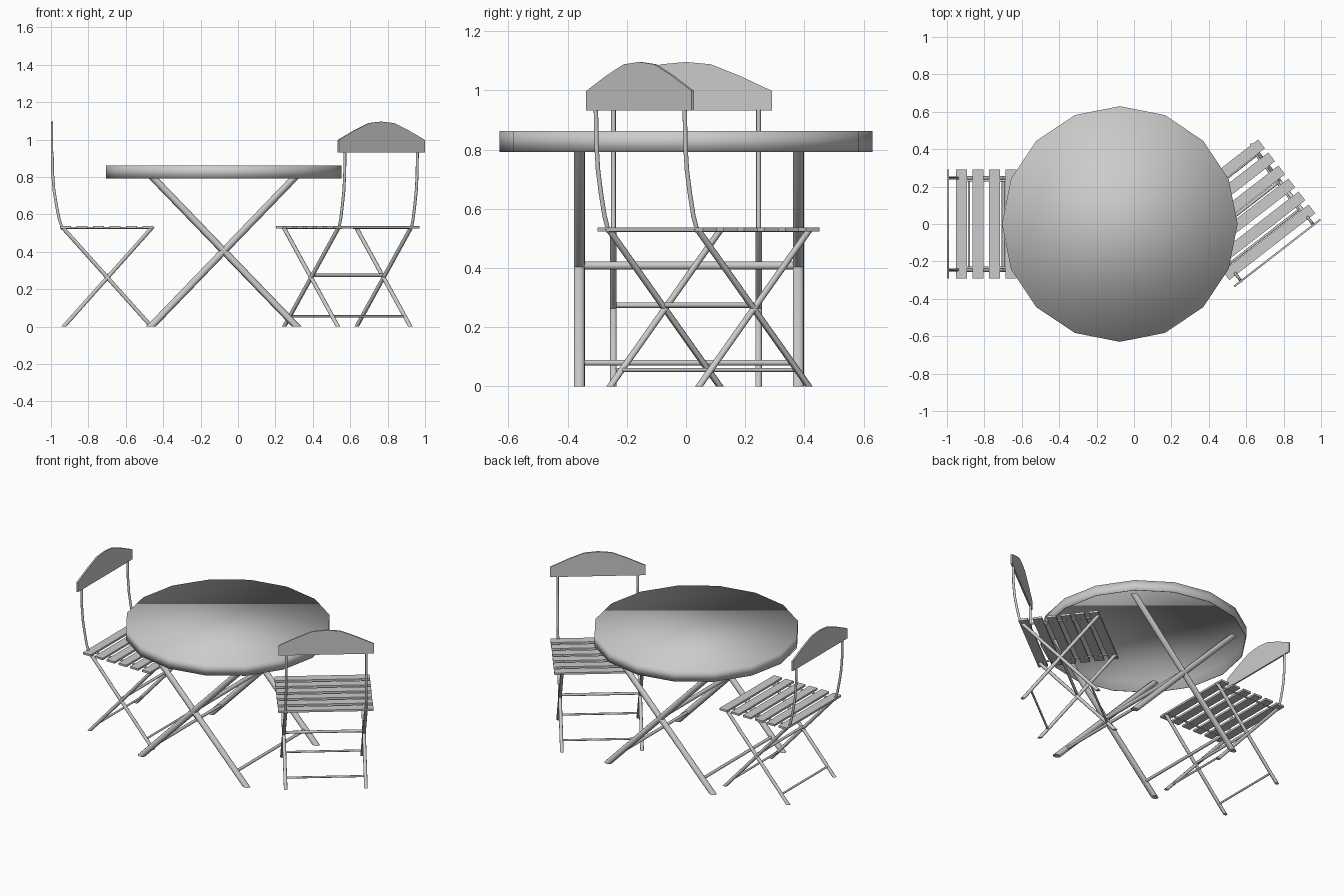
import bpy, bmesh, math
from mathutils import Vector, Matrix

if "Cube" in bpy.data.objects:
    bpy.data.objects.remove(bpy.data.objects["Cube"])


def finish(name, bm, mat=None, smooth=True, angle=50):
    bmesh.ops.recalc_face_normals(bm, faces=bm.faces)
    me = bpy.data.meshes.new(name)
    bm.to_mesh(me)
    bm.free()
    if smooth:
        for p in me.polygons:
            p.use_smooth = True
        me.set_sharp_from_angle(angle=math.radians(angle))
    ob = bpy.data.objects.new(name, me)
    bpy.context.collection.objects.link(ob)
    if mat is not None:
        ob.matrix_world = mat
    return ob


def bridge(bm, a, b):
    n = len(a)
    for i in range(n):
        bm.faces.new((a[i], a[(i + 1) % n], b[(i + 1) % n], b[i]))


def tube(name, path, r, mat=None, sides=10, flat_ends=False):
    """Round bar along a path; flat_ends trims the ends level with the ground."""
    pts = [Vector(p) for p in path]
    bm = bmesh.new()
    rings = []
    for i, p in enumerate(pts):
        d = (pts[min(i + 1, len(pts) - 1)] - pts[max(i - 1, 0)]).normalized()
        u = Vector((0, 1, 0)) if abs(d.y) < 0.9 else Vector((1, 0, 0))
        v = d.cross(u).normalized()
        ring = []
        for k in range(sides):
            t = 2 * math.pi * k / sides
            q = p + r * (math.cos(t) * u + math.sin(t) * v)
            if flat_ends:
                q += d * ((p.z - q.z) / d.z)
            ring.append(bm.verts.new(q))
        rings.append(ring)
    for a, b in zip(rings, rings[1:]):
        bridge(bm, a, b)
    bm.faces.new(rings[0])
    bm.faces.new(rings[-1])
    return finish(name, bm, mat)


def box(name, lo, hi, mat):
    lo, hi = Vector(lo), Vector(hi)
    bm = bmesh.new()
    size = Matrix.Diagonal((*(hi - lo), 1))
    bmesh.ops.create_cube(bm, size=1, matrix=Matrix.Translation((lo + hi) / 2) @ size)
    return finish(name, bm, mat, smooth=False)


def tabletop(cx, sides=16):
    # 16-sided pressed-metal top: thin sheet with a turned-down rim, open underneath
    bm = bmesh.new()
    rings = []
    for r, z in ((0.63, 0.862), (0.63, 0.792), (0.626, 0.792), (0.626, 0.858)):
        rings.append([bm.verts.new((cx + r * math.cos(2 * math.pi * k / sides),
                                    r * math.sin(2 * math.pi * k / sides), z))
                      for k in range(sides)])
    for a, b in zip(rings, rings[1:]):
        bridge(bm, a, b)
    bm.faces.new(rings[0])
    bm.faces.new(rings[-1])
    finish("table_top", bm, angle=120)


def table():
    cx, h, top = -0.076, 0.39, 0.808
    ys = (-0.36, 0.38)
    tabletop(cx)
    # crossed legs
    for y in ys:
        for s in (-1, 1):
            tube("table_leg", [(cx + s * h, y, 0), (cx - s * h, y, top)], 0.019,
                 flat_ends=True, sides=12)
    # cross bars
    tube("table_middle_bar", [(cx, ys[0], 0.408), (cx, ys[1], 0.408)], 0.014)
    for s in (-1, 1):
        x = cx + s * h * (1 - 2 * 0.08 / top)
        tube("table_foot_bar", [(x, ys[0], 0.08), (x, ys[1], 0.08)], 0.01)


def chair(x, y, angle):
    # local frame: back panel at x = 0, chair faces +x
    m = Matrix.Translation((x, y, 0)) @ Matrix.Rotation(math.radians(angle), 4, 'Z')
    back, front, top, w = 0.056, 0.535, 0.53, 0.245
    foot_b, foot_f = 0.062, 0.531
    for s in (-1, 1):
        # crossed legs, seat rail and curved back upright
        tube("chair_leg", [(foot_b, s * w, 0), (front, s * w, top)], 0.011, m, flat_ends=True)
        tube("chair_leg", [(foot_f, s * w, 0), (back, s * w, top)], 0.011, m, flat_ends=True)
        tube("seat_rail", [(0.045, s * 0.232, 0.528), (0.54, s * 0.232, 0.528)], 0.006, m)
        tube("back_upright", [(back, s * w, 0.52), (0.038, s * w, 0.575), (0.023, s * w, 0.65),
                              (0.01, s * w, 0.73), (0.003, s * w, 0.82), (0.001, s * w, 0.935)],
             0.0078, m)
    # seat slats
    for i in range(6):
        x0 = 0.043 + 0.088 * i
        box("seat_slat", (x0, -0.291, 0.524), (x0 + 0.059, 0.291, 0.537), m)
    # cross bars
    mid = (back + front) / 2
    tube("chair_middle_bar", [(mid, -w, 0.274), (mid, w, 0.274)], 0.009, m)
    d = (front - back) * 0.055 / top
    for bx in (foot_b + d, foot_f - d):
        tube("chair_foot_bar", [(bx, -w, 0.055), (bx, w, 0.055)], 0.0065, m)
    # arched back panel
    half = [(0.291, 0.932), (0.291, 0.998), (0.18, 1.05), (0.085, 1.088)]
    outline = half + [(0, 1.096)] + [(-a, b) for a, b in reversed(half)]
    bm = bmesh.new()
    f, b = [[bm.verts.new((px, a, z)) for a, z in outline] for px in (-0.005, 0.005)]
    bridge(bm, f, b)
    bm.faces.new(f)
    bm.faces.new(b)
    finish("back_panel", bm, m, smooth=False)


table()
chair(-0.994, 0.0, 0)
chair(0.766, -0.155, 127.8)
